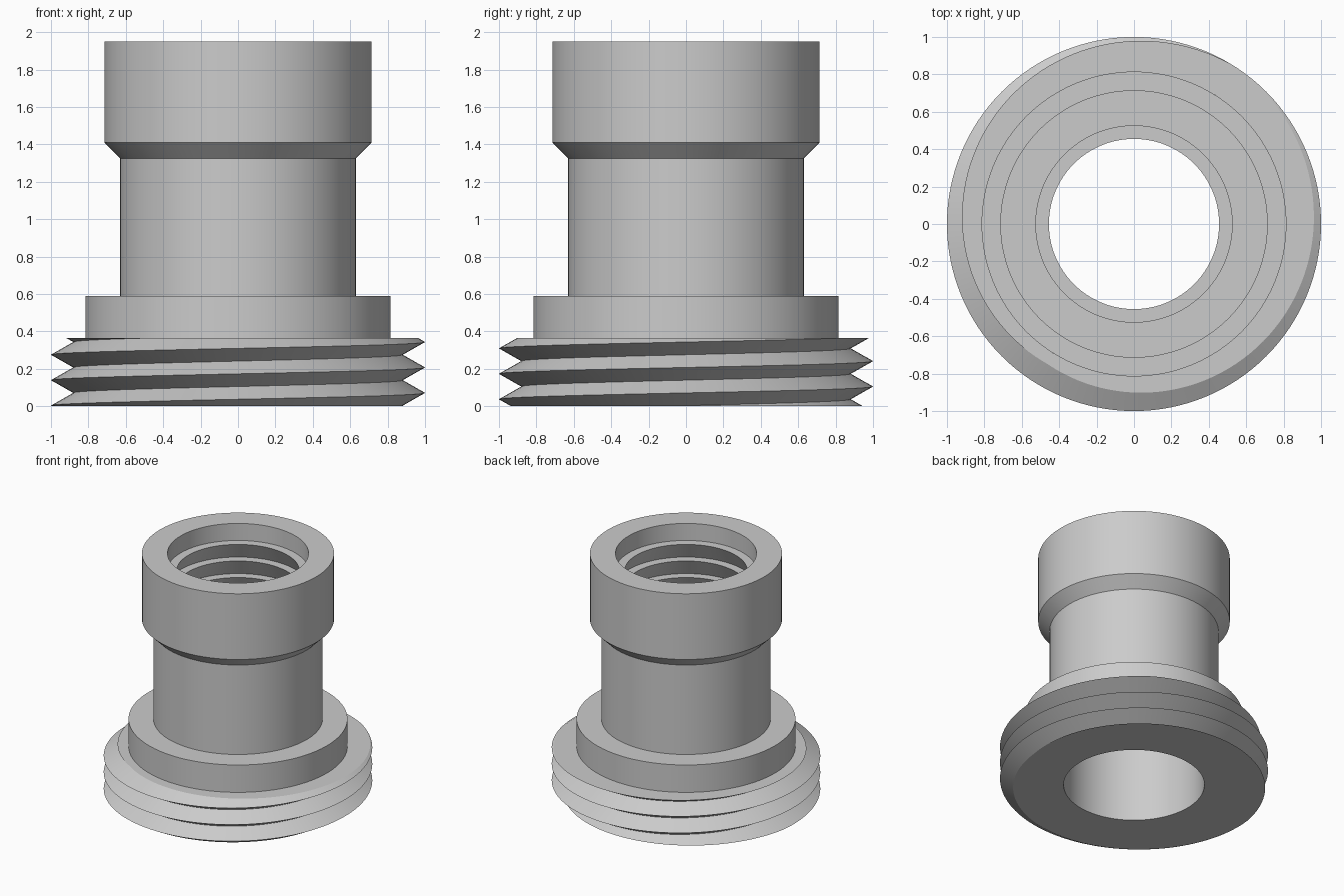
import bpy, bmesh
from math import cos, sin, tau, radians
from mathutils import Vector

cube = bpy.data.objects.get("Cube")
if cube:
    bpy.data.objects.remove(cube, do_unlink=True)

SEG = 128
BORE, SHOULDER, BASE_TOP, PITCH = 0.525, 0.815, 0.365, 0.136

grey = bpy.data.materials.new("plain grey")
grey.use_nodes = True
colour = (0.6, 0.6, 0.6, 1)
grey.diffuse_color = colour
grey.node_tree.nodes["Principled BSDF"].inputs["Base Color"].default_value = colour


def finish(bm, name):
    bmesh.ops.remove_doubles(bm, verts=bm.verts, dist=0.00005)
    mesh = bpy.data.meshes.new(name)
    bm.to_mesh(mesh)
    bm.free()
    mesh.materials.append(grey)
    obj = bpy.data.objects.new(name, mesh)
    bpy.context.collection.objects.link(obj)
    bpy.ops.object.select_all(action="DESELECT")
    obj.select_set(True)
    bpy.context.view_layer.objects.active = obj
    bpy.ops.object.shade_smooth_by_angle(angle=radians(25))


def lathe(name, profile):
    """Revolve (radius, height) points, listed upward on the outside."""
    bm = bmesh.new()
    rings = [[bm.verts.new((r * cos(tau * i / SEG), r * sin(tau * i / SEG), z))
              for i in range(SEG)] for r, z in profile]
    for a, b in zip(rings, rings[1:]):
        for i in range(SEG):
            j = (i + 1) % SEG
            bm.faces.new((a[i], a[j], b[j], b[i]))
    finish(bm, name)


# Stepped sleeve with collar, then down the bore past three gripping ridges
profile = [(SHOULDER, BASE_TOP), (SHOULDER, 0.59), (0.63, 0.59), (0.63, 1.325),
           (0.715, 1.41), (0.715, 1.95), (BORE, 1.95)]
for k in range(3):
    z = 1.81 - k * PITCH
    profile += [(BORE, z), (0.455, z)]
profile += [(BORE, z - PITCH), (BORE, 0)]
lathe("sleeve_body", profile)

# Threaded base: a helical strip cut flat at both ends
bm = bmesh.new()


def helix(radius, offset):
    return [bm.verts.new((radius * cos(tau * i / SEG), radius * sin(tau * i / SEG),
                          0.207 + offset + PITCH * i / SEG))
            for i in range(-4 * SEG, 4 * SEG + 1)]


lower_root = helix(0.88, -PITCH / 2)
crest = helix(1.0, 0)
upper_root = helix(0.88, PITCH / 2)
for a, b in ((lower_root, crest), (crest, upper_root)):
    for i in range(len(a) - 1):
        bm.faces.new((a[i], a[i + 1], b[i + 1], b[i]))
bmesh.ops.remove_doubles(bm, verts=bm.verts, dist=0.00005)

# Trim each end and close it with a flat ring running inward
for height, inner, up in ((0, BORE, -1), (BASE_TOP, SHOULDER, 1)):
    bmesh.ops.bisect_plane(bm, geom=bm.verts[:] + bm.edges[:] + bm.faces[:],
                           plane_co=(0, 0, height), plane_no=(0, 0, up),
                           clear_outer=True)
    rim = [e for e in bm.edges if e.is_boundary
           and all(abs(v.co.z - height) < 0.0001 for v in e.verts)]
    new = bmesh.ops.extrude_edge_only(bm, edges=rim)["geom"]
    for v in new:
        if isinstance(v, bmesh.types.BMVert):
            flat = Vector((v.co.x, v.co.y, 0)).normalized() * inner
            v.co = (flat.x, flat.y, height)
    for f in new:
        if isinstance(f, bmesh.types.BMFace):
            f.normal_update()
            if f.normal.z * up < 0:
                f.normal_flip()
finish(bm, "threaded_base")
